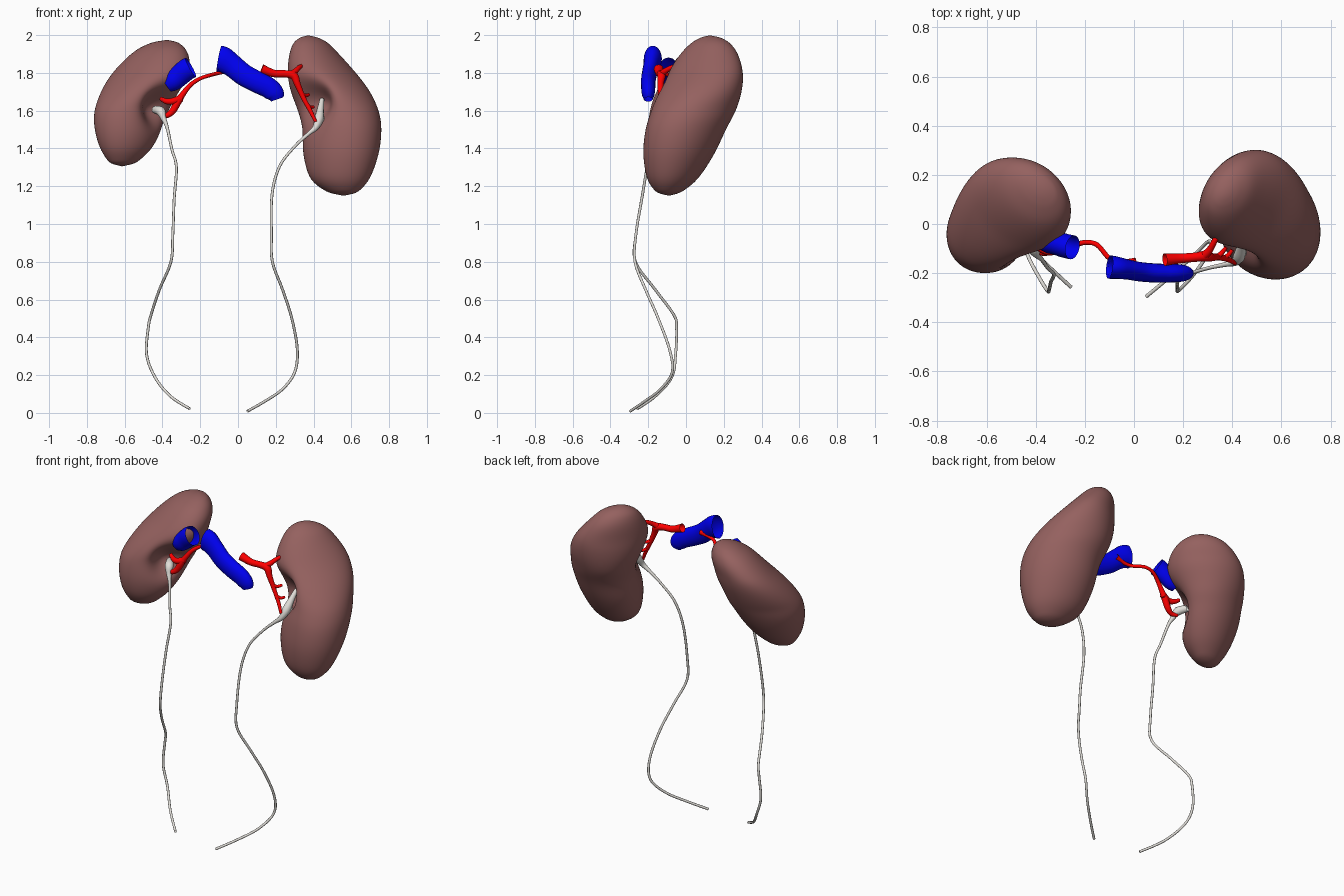
import bpy, bmesh, math
from mathutils import Vector


def material(name, rgb):
    m = bpy.data.materials.new(name)
    m.diffuse_color = (*rgb, 1)
    return m


KIDNEY = material("kidney_tissue", (0.30, 0.12, 0.115))
ARTERY = material("artery_red", (1.0, 0.0, 0.0))
VEIN = material("vein_blue", (0.0, 0.0, 0.9))
URETER = material("ureter_white", (0.75, 0.73, 0.69))


def smooth_rows(rows, steps):
    # Catmull-Rom interpolation through rows of numbers
    out = []
    for i in range(len(rows) - 1):
        p = [rows[max(0, min(len(rows) - 1, i + k))] for k in (-1, 0, 1, 2)]
        for s in range(steps):
            t = s / steps
            out.append([b + 0.5 * t * (c - a + t * (2*a - 5*b + 4*c - d + t * (3*(b - c) + d - a)))
                        for a, b, c, d in zip(*p)])
    out.append(list(rows[-1]))
    return out


def bridge(bm, rings):
    for a, b in zip(rings, rings[1:]):
        n = len(a)
        for i in range(n):
            bm.faces.new((a[i], a[(i + 1) % n], b[(i + 1) % n], b[i]))


def finish(name, bm, mat, subsurf=0):
    bmesh.ops.recalc_face_normals(bm, faces=bm.faces)
    for f in bm.faces:
        f.smooth = True
    me = bpy.data.meshes.new(name)
    bm.to_mesh(me)
    bm.free()
    ob = bpy.data.objects.new(name, me)
    bpy.context.collection.objects.link(ob)
    me.materials.append(mat)
    if subsurf:
        mod = ob.modifiers.new("smooth", 'SUBSURF')
        mod.levels = mod.render_levels = subsurf
    return ob


def kidney(name, bottom, top, slices, hilum, push, side, n=40):
    # slices: z, x min, x max, y front, y back; the section skews with height
    bm = bmesh.new()
    rings = []
    for z, x0, x1, y0, y1 in smooth_rows(slices, 3):
        ring = []
        skew = side * max(-.15, min(.3, (z - 1.68) * 2.2))
        for i in range(n):
            a = math.tau * i / n
            ring.append(bm.verts.new(((x0 + x1) / 2 + (x1 - x0) / 2 * math.cos(a - skew),
                                      (y0 + y1) / 2 + (y1 - y0) / 2 * math.sin(a), z)))
        rings.append(ring)
    bridge(bm, rings)
    for ring, tip in ((rings[0], bottom), (rings[-1], top)):
        v = bm.verts.new(tip)
        for i in range(n):
            bm.faces.new((ring[i], ring[(i + 1) % n], v))
    # press in the hilum
    h, push = Vector(hilum), Vector(push)
    for v in bm.verts:
        d = v.co - h
        v.co += push * math.exp(-(d.x**2 + d.y**2) / 0.009 - d.z**2 / 0.010)
    finish(name, bm, KIDNEY, 1)


def tubes(name, paths, mat, flat=1.0, n=12, steps=5):
    # each path point: x, y, z, radius
    bm = bmesh.new()
    for path in paths:
        pts = smooth_rows(path, steps)
        pos = [Vector(p[:3]) for p in pts]
        rings = []
        for i, p in enumerate(pos):
            t = (pos[min(i + 1, len(pos) - 1)] - pos[max(i - 1, 0)]).normalized()
            u = Vector((0, 1, 0)).cross(t).normalized()
            w = t.cross(u) * flat
            rings.append([bm.verts.new(p + pts[i][3] * (u * math.cos(math.tau * k / n)
                                                        + w * math.sin(math.tau * k / n)))
                          for k in range(n)])
        bridge(bm, rings)
    return finish(name, bm, mat)


# Kidneys
kidney("kidney_right_side", (.56, -.09, 1.148), (.37, .125, 2.0), [
    (1.165, .48, .63, -.155, -.03), (1.235, .385, .695, -.205, .06),
    (1.37, .345, .745, -.227, .15), (1.5, .34, .76, -.215, .212),
    (1.6, .315, .745, -.185, .264), (1.7, .278, .70, -.15, .295),
    (1.8, .262, .625, -.10, .302), (1.9, .272, .535, -.03, .275),
    (1.96, .295, .475, .03, .23), (1.988, .33, .42, .08, .18)],
    (.38, -.11, 1.65), (.10, .08, 0), 1)
kidney("kidney_left_side", (-.615, -.08, 1.303), (-.375, .14, 1.976), [
    (1.322, -.68, -.54, -.135, -.025), (1.39, -.725, -.465, -.18, .05),
    (1.48, -.755, -.41, -.2, .12), (1.58, -.763, -.37, -.195, .18),
    (1.68, -.735, -.32, -.17, .23), (1.78, -.68, -.268, -.12, .265),
    (1.87, -.60, -.256, -.055, .27), (1.93, -.525, -.28, .01, .245),
    (1.963, -.45, -.32, .08, .2)],
    (-.39, -.11, 1.62), (-.095, .065, 0), -1)

# Veins, open flattened tubes
tubes("vein_right_side", [[(-.1, -.175, 1.875, .07), (-.075, -.178, 1.868, .068),
                           (-.03, -.185, 1.838, .06), (.03, -.195, 1.79, .058),
                           (.1, -.2, 1.752, .057), (.16, -.2, 1.722, .055),
                           (.195, -.2, 1.69, .05), (.208, -.2, 1.66, .035)]],
      VEIN, 0.68, 20)
tubes("vein_left_side", [[(-.375, -.07, 1.735, .04), (-.345, -.075, 1.755, .052),
                          (-.31, -.08, 1.785, .056), (-.275, -.09, 1.815, .058),
                          (-.25, -.095, 1.83, .058)]],
      VEIN, 0.85, 20)

# Arteries with branches into the hilum
tubes("artery_right_side", [
    [(.125, -.145, 1.82, .026), (.19, -.14, 1.797, .02), (.25, -.135, 1.795, .019),
     (.295, -.13, 1.785, .022), (.315, -.135, 1.74, .017), (.345, -.135, 1.67, .013),
     (.385, -.145, 1.595, .011), (.412, -.16, 1.54, .008)],
    [(.28, -.133, 1.79, .02), (.305, -.11, 1.81, .015), (.325, -.075, 1.83, .012),
     (.345, -.035, 1.84, .01)],
    [(.335, -.135, 1.69, .012), (.355, -.12, 1.68, .01), (.375, -.095, 1.685, .008)],
    [(.365, -.14, 1.63, .011), (.385, -.125, 1.618, .009), (.40, -.105, 1.62, .008)]], ARTERY)
tubes("artery_left_side", [
    [(.005, -.155, 1.825, .018), (-.05, -.155, 1.81, .011), (-.10, -.14, 1.80, .01),
     (-.15, -.085, 1.787, .01), (-.2, -.075, 1.77, .01), (-.25, -.09, 1.738, .012),
     (-.29, -.1, 1.69, .015), (-.32, -.105, 1.645, .02), (-.345, -.11, 1.60, .018),
     (-.375, -.115, 1.575, .014), (-.41, -.10, 1.57, .01)],
    [(-.30, -.1, 1.665, .02), (-.345, -.11, 1.65, .018), (-.38, -.1, 1.65, .015),
     (-.41, -.085, 1.665, .01)]], ARTERY)

# Ureters, widening into the renal pelvis
R = .0075
tubes("ureter_right_side", [
    [(.445, -.05, 1.66, .012), (.437, -.09, 1.61, .018), (.428, -.13, 1.555, .025),
     (.41, -.155, 1.51, .016), (.37, -.165, 1.475, .01), (.30, -.18, 1.41, R),
     (.22, -.205, 1.305, R), (.18, -.23, 1.155, R), (.177, -.265, .945, R),
     (.182, -.27, .80, R), (.235, -.215, .655, R), (.285, -.147, .50, R),
     (.314, -.087, .335, R), (.30, -.073, .215, R), (.235, -.135, .125, R),
     (.14, -.22, .06, R), (.05, -.295, .009, R)],
    [(.425, -.14, 1.55, .018), (.455, -.1, 1.55, .015), (.49, -.04, 1.57, .012)]],
    URETER, n=10)
tubes("ureter_left_side", [
    [(-.44, -.05, 1.605, .02), (-.41, -.10, 1.597, .025), (-.395, -.125, 1.56, .015),
     (-.375, -.145, 1.51, .009), (-.35, -.18, 1.395, R), (-.326, -.205, 1.30, R),
     (-.338, -.235, 1.13, R), (-.345, -.265, .945, R), (-.355, -.268, .80, R),
     (-.415, -.165, .655, R), (-.46, -.065, .52, R), (-.475, -.05, .45, R),
     (-.484, -.055, .31, R), (-.44, -.075, .19, R), (-.36, -.16, .09, R),
     (-.256, -.257, .022, R)]],
    URETER, n=10)
